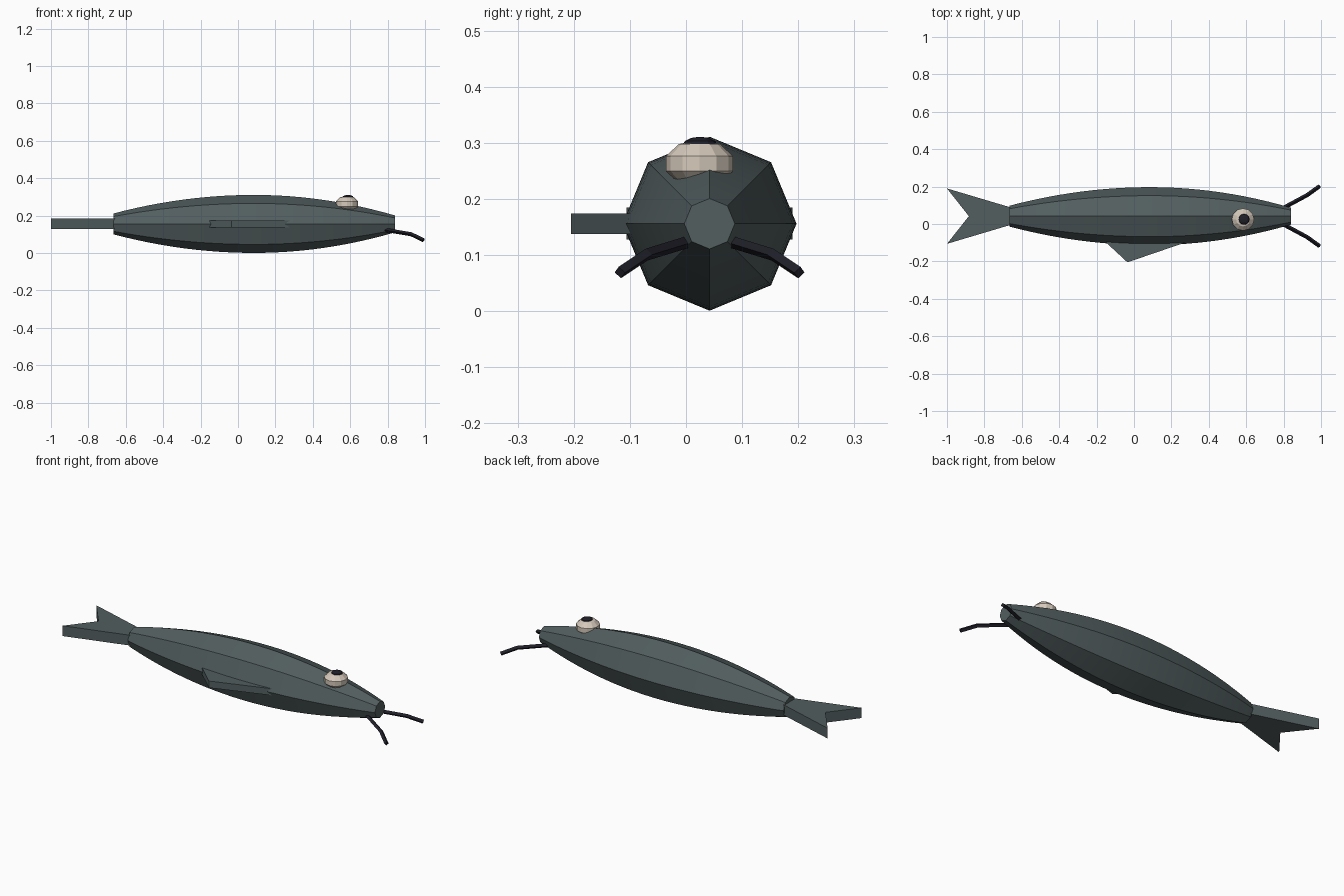
import bpy, bmesh, math
from mathutils import Matrix

cube = bpy.data.objects.get("Cube")
if cube:
    bpy.data.objects.remove(cube, do_unlink=True)

MID_Y, MID_Z = 0.042, 0.156   # body axis


def material(name, rgb):
    m = bpy.data.materials.new(name)
    m.use_nodes = True
    col = (*rgb, 1.0)
    m.diffuse_color = col
    for n in m.node_tree.nodes:
        if n.type == 'BSDF_PRINCIPLED':
            n.inputs["Base Color"].default_value = col
    return m


SLATE = material("slate grey", (0.085, 0.112, 0.115))
CREAM = material("cream", (0.66, 0.58, 0.49))
INK = material("dark navy", (0.014, 0.014, 0.022))


def make_object(name, bm, mat, smooth=False):
    bmesh.ops.recalc_face_normals(bm, faces=bm.faces)
    mesh = bpy.data.meshes.new(name)
    bm.to_mesh(mesh)
    bm.free()
    mesh.materials.append(mat)
    ob = bpy.data.objects.new(name, mesh)
    bpy.context.collection.objects.link(ob)
    if smooth:
        bpy.ops.object.select_all(action='DESELECT')
        ob.select_set(True)
        bpy.context.view_layer.objects.active = ob
        bpy.ops.object.shade_smooth_by_angle(angle=math.radians(30))
    return ob


def plate(name, outline, thick, mat):
    """Flat horizontal fin from a top outline, centred on the body height."""
    bm = bmesh.new()
    face = bm.faces.new([bm.verts.new((x, y, MID_Z - thick / 2)) for x, y in outline])
    ext = bmesh.ops.extrude_face_region(bm, geom=[face])
    for v in ext["geom"]:
        if isinstance(v, bmesh.types.BMVert):
            v.co.z += thick
    return make_object(name, bm, mat)


def ellipsoid(name, centre, radius, height, rings, mat):
    bm = bmesh.new()
    bmesh.ops.create_uvsphere(bm, u_segments=12, v_segments=rings, radius=1.0)
    bmesh.ops.transform(bm, verts=bm.verts, matrix=Matrix.Translation(centre)
                        @ Matrix.Diagonal((radius, radius, height, 1)))
    return make_object(name, bm, mat)


# Eight-sided spindle body with flat ends
bm = bmesh.new()
TAIL_X, NOSE_X, PEAK_X, STEPS = -0.665, 0.84, 0.085, 24
loops = []
for i in range(STEPS + 1):
    x = TAIL_X + (NOSE_X - TAIL_X) * i / STEPS
    end_x, end_r = (TAIL_X, 0.056) if x < PEAK_X else (NOSE_X, 0.045)
    r = 0.155 - (0.155 - end_r) * ((x - PEAK_X) / (end_x - PEAK_X)) ** 2
    angles = [k * math.pi / 4 for k in range(8)]
    loops.append([bm.verts.new((x, MID_Y + r * math.cos(a), MID_Z + r * math.sin(a)))
                  for a in angles])
for a, b in zip(loops, loops[1:]):
    for k in range(8):
        n = (k + 1) % 8
        bm.faces.new((a[k], a[n], b[n], b[k]))
bm.faces.new(loops[0])
bm.faces.new(loops[-1])
make_object("body", bm, SLATE, smooth=True)

# Forked tail and single side fin
plate("tail_fin", [(-0.65, MID_Y - 0.044), (-0.65, MID_Y + 0.044), (-1.0, MID_Y + 0.148),
                   (-0.883, MID_Y), (-1.0, MID_Y - 0.148)], 0.057, SLATE)
plate("side_fin", [(-0.17, -0.08), (-0.035, -0.205), (0.33, -0.08)], 0.037, SLATE)

# Eye set on top of the head
ellipsoid("eye", (0.583, 0.024, 0.263), 0.063, 0.043, 5, CREAM)
ellipsoid("pupil", (0.588, 0.025, 0.296), 0.031, 0.015, 6, INK)

# Pair of bent whiskers under the snout
for side, label in ((1, "left"), (-1, "right")):
    curve = bpy.data.curves.new(label + "_whisker", 'CURVE')
    curve.dimensions = '3D'
    curve.bevel_depth = 0.011
    curve.bevel_resolution = 0
    curve.use_fill_caps = True
    path = [(0.78, 0.034, 0.125), (0.925, 0.112, 0.101), (0.992, 0.16, 0.069)]
    spline = curve.splines.new('POLY')
    spline.points.add(len(path) - 1)
    for p, (x, y, z) in zip(spline.points, path):
        p.co = (x, MID_Y + side * y, z, 1)
    curve.materials.append(INK)
    ob = bpy.data.objects.new(label + "_whisker", curve)
    bpy.context.collection.objects.link(ob)
    bpy.ops.object.select_all(action='DESELECT')
    ob.select_set(True)
    bpy.context.view_layer.objects.active = ob
    bpy.ops.object.convert(target='MESH')
    bpy.ops.object.shade_flat()
